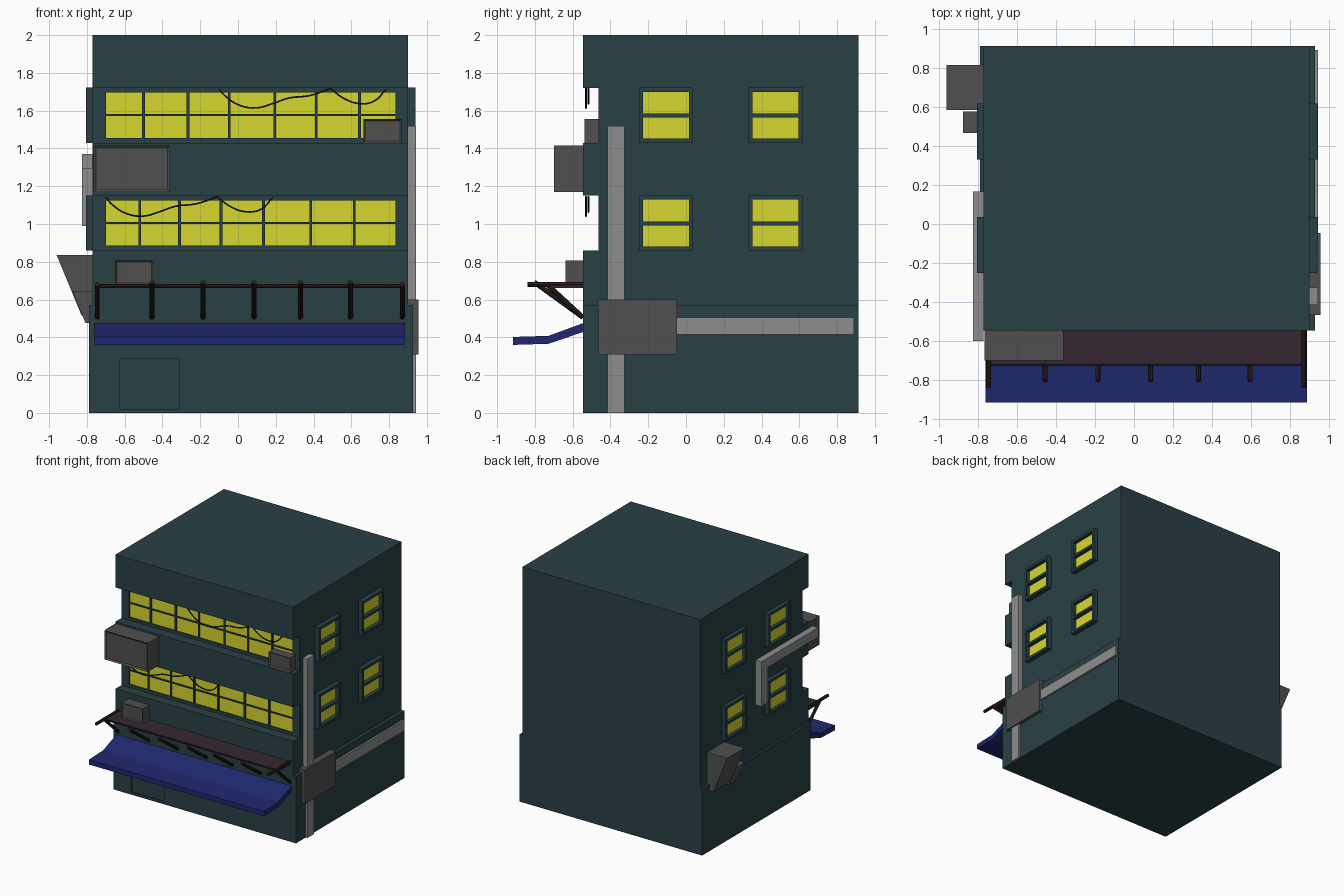
import bpy, bmesh
from mathutils import Vector

if "Cube" in bpy.data.objects:
    bpy.data.objects.remove(bpy.data.objects["Cube"])


def material(name, r, g, b):
    m = bpy.data.materials.new(name)
    m.diffuse_color = (r, g, b, 1)
    m.use_nodes = True
    m.node_tree.nodes["Principled BSDF"].inputs["Base Color"].default_value = m.diffuse_color
    return m


TEAL = material("teal_wall", 0.022, 0.051, 0.059)
YELLOW = material("lit_glass", 0.68, 0.68, 0.03)
DARK = material("dark_grey", 0.08, 0.08, 0.08)
LIGHT = material("light_grey", 0.27, 0.27, 0.27)
BLUE = material("awning_blue", 0.013, 0.021, 0.156)
PURPLE = material("shelf_purple", 0.036, 0.019, 0.031)
RUST = material("bracket_rust", 0.026, 0.012, 0.012)
BLACK = material("cable_black", 0.008, 0.012, 0.014)


def finish(name, bm, mat):
    bmesh.ops.recalc_face_normals(bm, faces=bm.faces)
    me = bpy.data.meshes.new(name)
    bm.to_mesh(me)
    bm.free()
    ob = bpy.data.objects.new(name, me)
    bpy.context.collection.objects.link(ob)
    if mat:
        me.materials.append(mat)
    return ob


def boxes(name, spans, mat, inset=0):
    """Boxes given as (x0, x1, y0, y1, z0, z1); optional recessed front panel."""
    bm = bmesh.new()
    for x0, x1, y0, y1, z0, z1 in spans:
        vs = bmesh.ops.create_cube(bm, size=1)["verts"]
        for v in vs:
            v.co = Vector(((x0 + x1) / 2 + v.co.x * (x1 - x0),
                           (y0 + y1) / 2 + v.co.y * (y1 - y0),
                           (z0 + z1) / 2 + v.co.z * (z1 - z0)))
    if inset:
        bm.normal_update()
        front = [f for f in bm.faces if f.normal.y < -0.9]
        bmesh.ops.inset_region(bm, faces=front, thickness=inset)
        for v in {v for f in front for v in f.verts}:
            v.co.y += 0.01
    return finish(name, bm, mat)


def prism(name, profile, axis, a, b, mat):
    """Extrude a (u, z) profile along x or y from a to b."""
    bm = bmesh.new()
    pt = (lambda u, z: (a, u, z)) if axis == "x" else (lambda u, z: (u, a, z))
    f = bm.faces.new([bm.verts.new(pt(u, z)) for u, z in profile])
    ext = bmesh.ops.extrude_face_region(bm, geom=[f])["geom"]
    move = (b - a, 0, 0) if axis == "x" else (0, b - a, 0)
    bmesh.ops.translate(bm, vec=move, verts=[g for g in ext if isinstance(g, bmesh.types.BMVert)])
    return finish(name, bm, mat)


def rods(name, pairs, radius, mat):
    bm = bmesh.new()
    for p, q in pairs:
        p, q = Vector(p), Vector(q)
        vs = bmesh.ops.create_cone(bm, cap_ends=True, segments=8, radius1=radius,
                                   radius2=radius, depth=(q - p).length)["verts"]
        rot = (q - p).to_track_quat("Z", "Y")
        for v in vs:
            v.co = rot @ v.co + (p + q) / 2
    return finish(name, bm, mat)


def cut(ob, cutter):
    mod = ob.modifiers.new("cut", "BOOLEAN")
    mod.object, mod.solver = cutter, "EXACT"
    bpy.context.view_layer.objects.active = ob
    bpy.ops.object.modifier_apply(modifier=mod.name)
    bpy.data.objects.remove(cutter)


# Upper building with two full-width window bands notched into the front
F, N, B = -0.545, -0.463, 0.912
body = prism("upper_building", [(F, 0.57), (F, 0.86), (N, 0.86), (N, 1.15), (F, 1.15), (F, 1.43),
                                (N, 1.43), (N, 1.72), (F, 1.72), (F, 2.0), (B, 2.0), (B, 0.57)],
             "x", -0.77, 0.90, TEAL)

# Front window panes, cut into the bands and glazed at the back
rows = [(0.885, 1.005, 1.125, [-0.70, -0.52, -0.31, -0.09, 0.135, 0.385, 0.615, 0.835]),
        (1.455, 1.577, 1.695, [-0.70, -0.50, -0.265, -0.047, 0.195, 0.415, 0.643, 0.835])]
holes, glass = [], []
g = 0.007
for z0, zm, z1, xs in rows:
    for i in range(len(xs) - 1):
        a = xs[i] + (g if i else 0)
        b = xs[i + 1] - (g if i < len(xs) - 2 else 0)
        for c, d in ((z0, zm - 0.005), (zm + 0.005, z1)):
            holes.append((a, b, N - 0.03, N + 0.015, c, d))
            glass.append((a, b, N + 0.010, N + 0.015, c, d))
cut(body, boxes("pane_cutter", holes, None))
boxes("front_window_glass", glass, YELLOW)

# Ground floor with a shallow recessed door
base = boxes("ground_floor", [(-0.79, 0.927, F, B, 0, 0.57)], TEAL)
cut(base, boxes("door_cutter", [(-0.625, -0.31, F - 0.05, F + 0.015, 0.02, 0.287)], None))

# Side windows: protruding frames with two panes each
for side, wall, outer in (("left", -0.77, -0.805), ("right", 0.90, 0.94)):
    x0, x1 = sorted((wall, outer))
    s = 1 if side == "right" else -1
    p0, p1 = sorted((wall, wall + 0.008 * s))
    frames, panes = [], []
    for y in (-0.25, 0.33):
        for z in (0.86, 1.43):
            w, h, t = 0.287, 0.292, 0.022
            frames += [(x0, x1, y, y + t, z, z + h), (x0, x1, y + w - t, y + w, z, z + h),
                       (x0, x1, y + t, y + w - t, z, z + t), (x0, x1, y + t, y + w - t, z + h - t, z + h),
                       (x0, x1, y + t, y + w - t, z + 0.133, z + 0.154)]
            panes.append((p0, p1, y + t, y + w - t, z + t, z + h - t))
    boxes(side + "_window_frames", frames, TEAL)
    boxes(side + "_window_glass", panes, YELLOW)

# Grey boxes on the front
boxes("large_sign_box", [(-0.765, -0.36, -0.70, F, 1.17, 1.415)], DARK, 0.018)
boxes("upper_vent_box", [(0.665, 0.865, -0.538, N, 1.43, 1.555)], DARK, 0.012)
boxes("lower_vent_box", [(-0.65, -0.45, -0.637, F, 0.68, 0.808)], DARK, 0.012)

# Shelf above the awning with its brackets
boxes("shelf", [(-0.757, 0.88, -0.715, F, 0.662, 0.682)], PURPLE)
arms = []
for x in (-0.745, 0.87):
    arms += [((x, -0.84, 0.68), (x, F, 0.68)), ((x, -0.73, 0.675), (x, F, 0.505))]
for x in (-0.455, -0.185, 0.085, 0.33, 0.595):
    arms.append(((x, -0.803, 0.692), (x, F, 0.505)))
rods("shelf_brackets", arms, 0.013, RUST)
rods("shelf_front_rail", [((-0.745, -0.715, 0.672), (0.87, -0.715, 0.672))], 0.010, RUST)

# Bent awning
prism("awning", [(F, 0.475), (-0.727, 0.408), (-0.915, 0.402), (-0.915, 0.36), (-0.727, 0.366),
                 (F, 0.428)], "x", -0.76, 0.885, BLUE)

# Ducts and junction box on the right side
boxes("right_ducts", [(0.895, 0.943, -0.415, -0.325, 0, 1.52),
                      (0.895, 0.943, -0.06, 0.89, 0.415, 0.505)], LIGHT)
boxes("junction_box", [(0.895, 0.955, -0.465, -0.047, 0.31, 0.60)], DARK)

# Elbow duct on the left side
prism_pts = [(-0.598, 1.37), (0.167, 1.37), (0.167, 0.99), (0.08, 0.99), (0.08, 1.29), (-0.598, 1.29)]
prism("left_duct", prism_pts, "x", -0.825, -0.77, LIGHT)

# Tapered hoppers on the left side
prism("large_hopper", [(-0.96, 0.835), (-0.765, 0.835), (-0.765, 0.515), (-0.828, 0.515)],
      "y", 0.583, 0.815, DARK)
prism("small_hopper", [(-0.877, 0.645), (-0.765, 0.645), (-0.765, 0.477), (-0.808, 0.477)],
      "y", 0.465, 0.577, DARK)

# Hanging cables, the same sag repeated in both window bands
sags = [[(-0.10, 1.715), (-0.07, 1.68), (0.01, 1.628), (0.10, 1.615), (0.19, 1.64), (0.27, 1.667),
         (0.38, 1.68), (0.49, 1.718)],
        [(0.49, 1.718), (0.56, 1.665), (0.64, 1.638), (0.72, 1.65), (0.785, 1.715)]]
for name, dx, dz in (("upper", 0, 0), ("lower", -0.60, -0.573)):
    cu = bpy.data.curves.new(name + "_cable", "CURVE")
    cu.dimensions = "3D"
    cu.bevel_depth, cu.bevel_resolution, cu.resolution_u = 0.005, 1, 4
    for k, pts in enumerate(sags):
        sp = cu.splines.new("BEZIER")
        sp.bezier_points.add(len(pts) - 1)
        for bp, (x, z) in zip(sp.bezier_points, pts):
            bp.co = (x + dx, -0.53 + 0.013 * k, z + dz)
            bp.handle_left_type = bp.handle_right_type = "AUTO"
    cu.materials.append(BLACK)
    bpy.context.collection.objects.link(bpy.data.objects.new(name + "_cable", cu))
